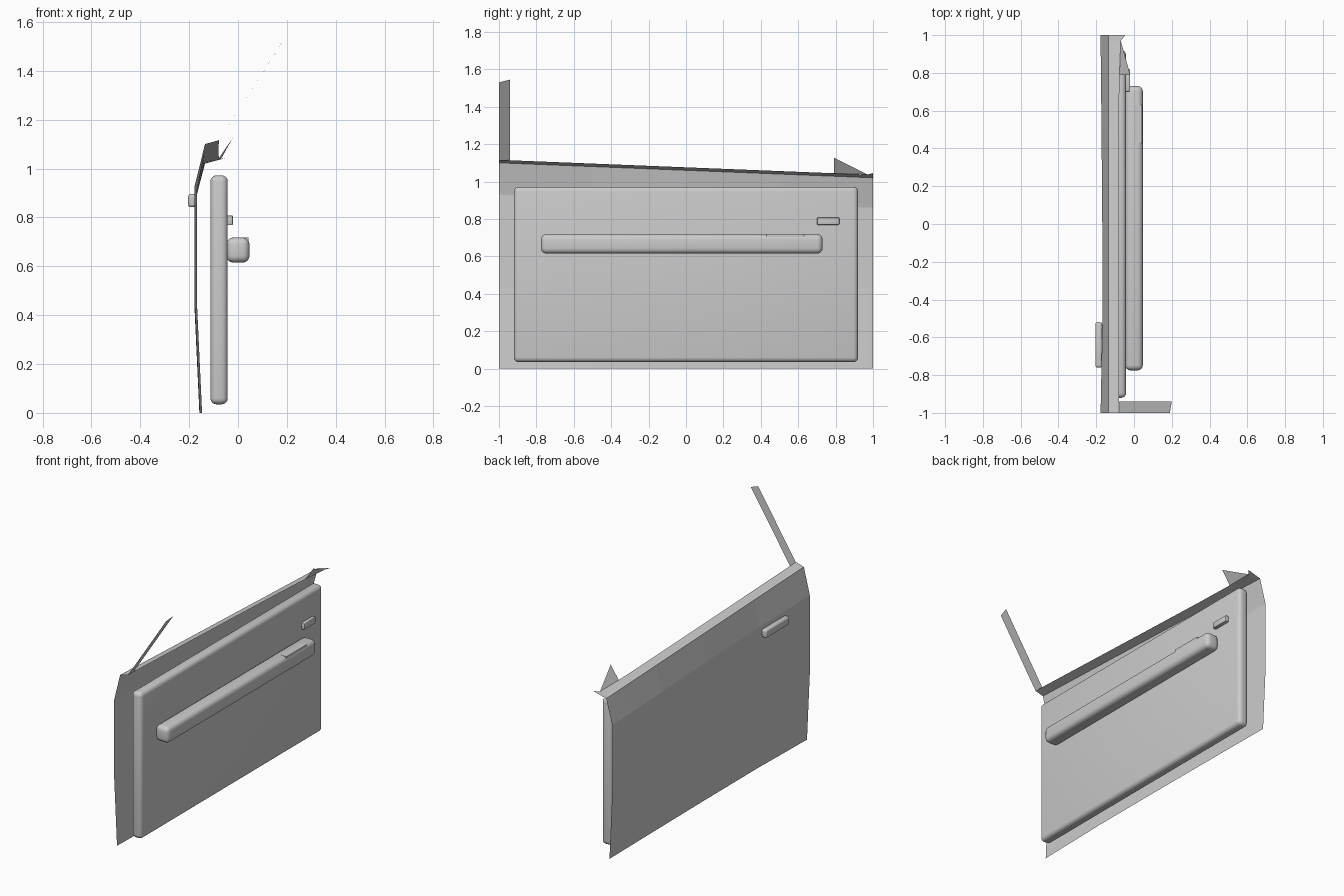
import bpy, bmesh

if "Cube" in bpy.data.objects:
    bpy.data.objects.remove(bpy.data.objects["Cube"])

grey = bpy.data.materials.new("plain grey")
grey.diffuse_color = (0.6, 0.6, 0.6, 1)
grey.use_nodes = True
grey.node_tree.nodes["Principled BSDF"].inputs["Base Color"].default_value = grey.diffuse_color


def add_mesh(name, verts, faces):
    mesh = bpy.data.meshes.new(name)
    mesh.from_pydata(verts, [], faces)
    mesh.materials.append(grey)
    obj = bpy.data.objects.new(name, mesh)
    bpy.context.collection.objects.link(obj)
    return obj


def rounded_box(name, x, y, z, radius, segments=4):
    """Box from (min, max) ranges with bevelled, smooth edges."""
    bm = bmesh.new()
    bmesh.ops.create_cube(bm, size=1)
    for v in bm.verts:
        for i, (lo, hi) in enumerate((x, y, z)):
            v.co[i] = hi if v.co[i] > 0 else lo
    if radius:
        bmesh.ops.bevel(bm, geom=bm.edges[:], offset=radius, segments=segments,
                        profile=0.5, affect='EDGES')
    obj = add_mesh(name, [], [])
    bm.to_mesh(obj.data)
    bm.free()
    bpy.ops.object.select_all(action='DESELECT')
    obj.select_set(True)
    bpy.context.view_layer.objects.active = obj
    bpy.ops.object.shade_smooth_by_angle(angle=0.6)
    return obj


# Outer skin: a folded sheet, slightly hollow along its length
stations = [(-1, -0.177, -0.078), (-0.5, -0.167, -0.079), (0, -0.168, -0.08),
            (0.5, -0.172, -0.08), (0.8, -0.175, -0.077), (0.97, -0.177, -0.07),
            (1, -0.178, -0.046)]
verts = []
for y, side, lip in stations:
    t = (y + 1) / 2
    top = 1.10 - 0.08 * t
    verts += [(side + 0.02, y, 0), (side, y, 0.43), (side, y, 0.93 - 0.07 * t),
              (-0.135, y, top), (lip, y, top + 0.016 + 0.009 * (y == 1))]
faces = [(5 * i + j, 5 * i + j + 1, 5 * i + j + 6, 5 * i + j + 5)
         for i in range(len(stations) - 1) for j in range(4)]
add_mesh("outer_skin", verts, faces)

# Sloping window pillar strip
add_mesh("window_pillar",
         [(-0.08, -1, 1.113), (-0.08, -0.94, 1.113), (0.2, -0.94, 1.545), (0.19, -1, 1.53)],
         [(0, 1, 2, 3)])

# Triangular mirror corner
add_mesh("mirror_corner",
         [(-0.077, 0.79, 1.043), (-0.02, 0.79, 1.128), (-0.07, 0.97, 1.038)],
         [(0, 1, 2)])

# Inner trim and fittings
rounded_box("inner_panel", (-0.113, -0.042), (-0.92, 0.92), (0.035, 0.972), 0.025)
rounded_box("armrest", (-0.047, 0.047), (-0.775, 0.73), (0.615, 0.718), 0.028)
rounded_box("switch_block", (0.0, 0.043), (0.43, 0.63), (0.68, 0.7185), 0)
rounded_box("inner_latch", (-0.05, -0.02), (0.7, 0.82), (0.768, 0.808), 0.006, 2)
rounded_box("outer_handle", (-0.205, -0.168), (-0.76, -0.52), (0.842, 0.895), 0.012)
